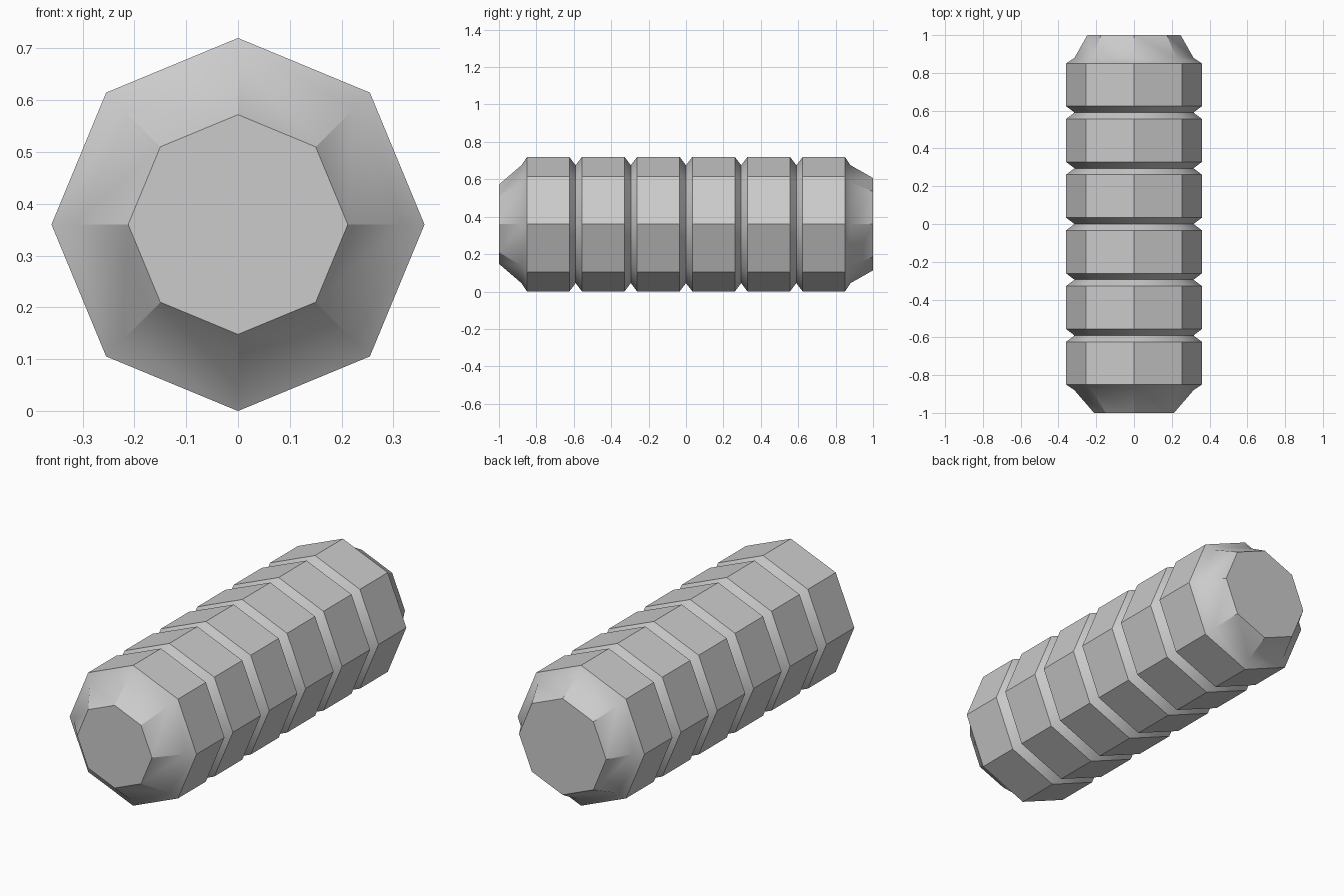
import bpy, bmesh, math

if "Cube" in bpy.data.objects:
    bpy.data.objects.remove(bpy.data.objects["Cube"])

SIDES = 8
R, R_GROOVE, CZ = 0.36, 0.315, 0.36

# Lengthwise profile (y, radius): tapered front, five V grooves, tapered back
profile = [(-1.0, 0.212), (-0.88, R_GROOVE), (-0.85, R)]
for i in range(-2, 3):
    y = i * 0.295
    profile += [(y - 0.034, R), (y, R_GROOVE), (y + 0.034, R)]
profile += [(0.85, R), (0.88, R_GROOVE), (1.0, 0.247)]

# Octagonal rings joined along the profile
bm = bmesh.new()
rings = []
for y, r in profile:
    ring = []
    for k in range(SIDES):
        a = math.tau * k / SIDES
        ring.append(bm.verts.new((r * math.cos(a), y, CZ + r * math.sin(a))))
    rings.append(ring)
for a, b in zip(rings, rings[1:]):
    for k in range(SIDES):
        n = (k + 1) % SIDES
        bm.faces.new((a[k], a[n], b[n], b[k]))

# Flat end caps
bm.faces.new(rings[0])
bm.faces.new(rings[-1])
bmesh.ops.recalc_face_normals(bm, faces=bm.faces)

mesh = bpy.data.meshes.new("grooved_grip")
bm.to_mesh(mesh)
bm.free()
grip = bpy.data.objects.new("grooved_grip", mesh)
bpy.context.collection.objects.link(grip)

# Soft shading on the end tapers, crisp facets elsewhere
bpy.context.view_layer.objects.active = grip
grip.select_set(True)
bpy.ops.object.shade_smooth_by_angle(angle=math.radians(30))
